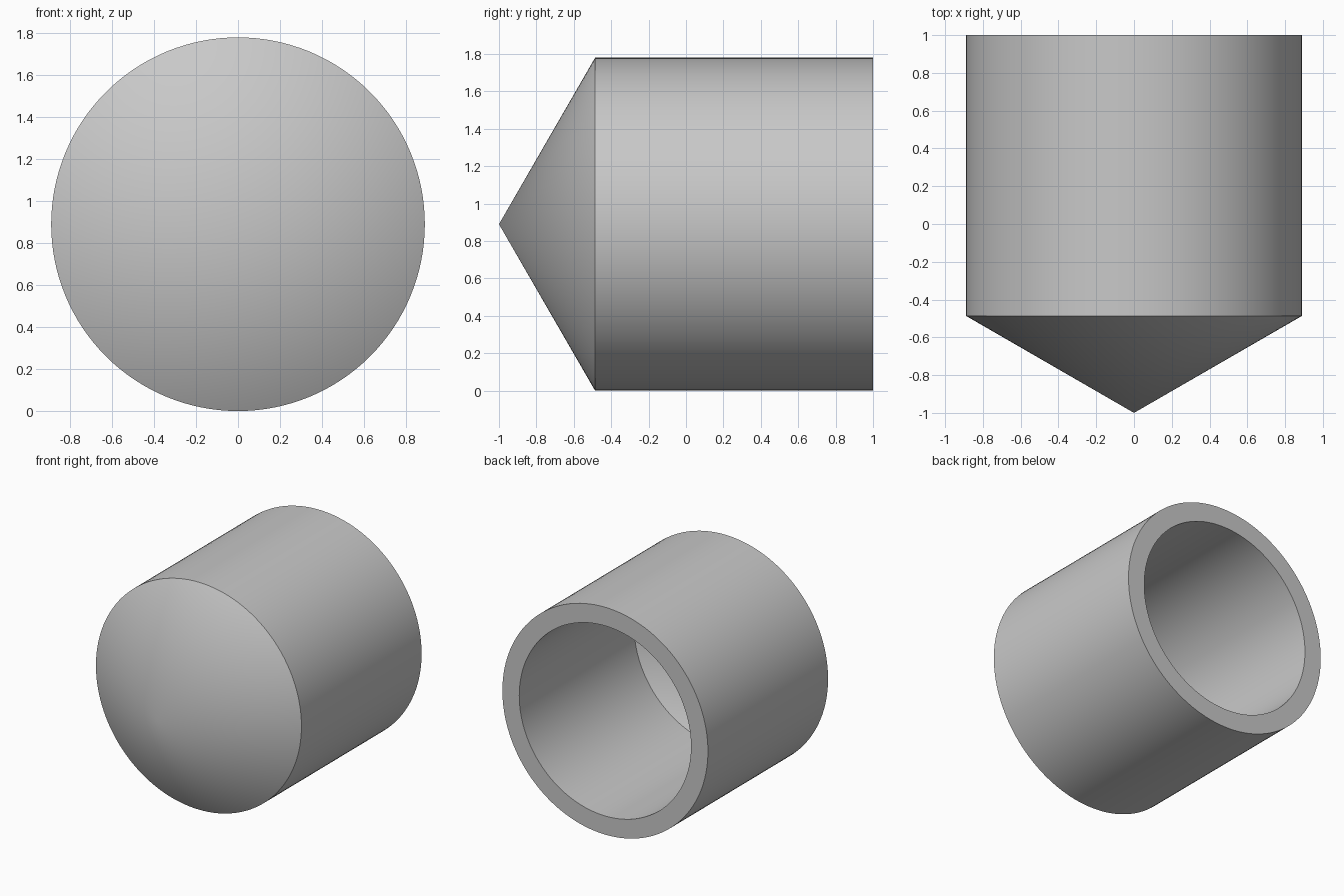
import bpy
import bmesh
import math
from mathutils import Vector

cube = bpy.data.objects.get("Cube")
if cube:
    bpy.data.objects.remove(cube, do_unlink=True)

RADIUS = 0.89
BORE = 0.744
SEGMENTS = 128
SLOPE = math.tan(math.radians(30))
NOSE_Y, BACK_Y, FLOOR_Y = -1.0, 1.0, -0.42

# One plain grey material
grey = bpy.data.materials.new("grey")
grey.use_nodes = True
colour = (0.58, 0.58, 0.58, 1.0)
grey.diffuse_color = colour
grey.node_tree.nodes["Principled BSDF"].inputs["Base Color"].default_value = colour

# Half section of the pointed cap as (radius, y): nose, wall, rim, bore, bore tip
profile = [
    (0, NOSE_Y),
    (RADIUS, NOSE_Y + RADIUS * SLOPE),
    (RADIUS, BACK_Y),
    (BORE, BACK_Y),
    (BORE, FLOOR_Y),
    (0, FLOOR_Y - BORE * SLOPE),
]

# Revolve the section around the long axis
bm = bmesh.new()
verts = [bm.verts.new((r, y, RADIUS)) for r, y in profile]
edges = [bm.edges.new(pair) for pair in zip(verts, verts[1:])]
bmesh.ops.spin(bm, geom=verts + edges, cent=Vector((0, 0, RADIUS)),
               axis=Vector((0, 1, 0)), angle=math.tau, steps=SEGMENTS)
bmesh.ops.remove_doubles(bm, verts=bm.verts[:], dist=0.0001)
bmesh.ops.dissolve_degenerate(bm, edges=bm.edges[:], dist=0.0001)
bmesh.ops.recalc_face_normals(bm, faces=bm.faces[:])

mesh = bpy.data.meshes.new("pointed_cap")
bm.to_mesh(mesh)
bm.free()
mesh.materials.append(grey)
cap = bpy.data.objects.new("pointed_cap", mesh)
bpy.context.collection.objects.link(cap)

# Smooth round walls with crisp rims
bpy.ops.object.select_all(action="DESELECT")
cap.select_set(True)
bpy.context.view_layer.objects.active = cap
bpy.ops.object.shade_smooth_by_angle(angle=math.radians(30))
